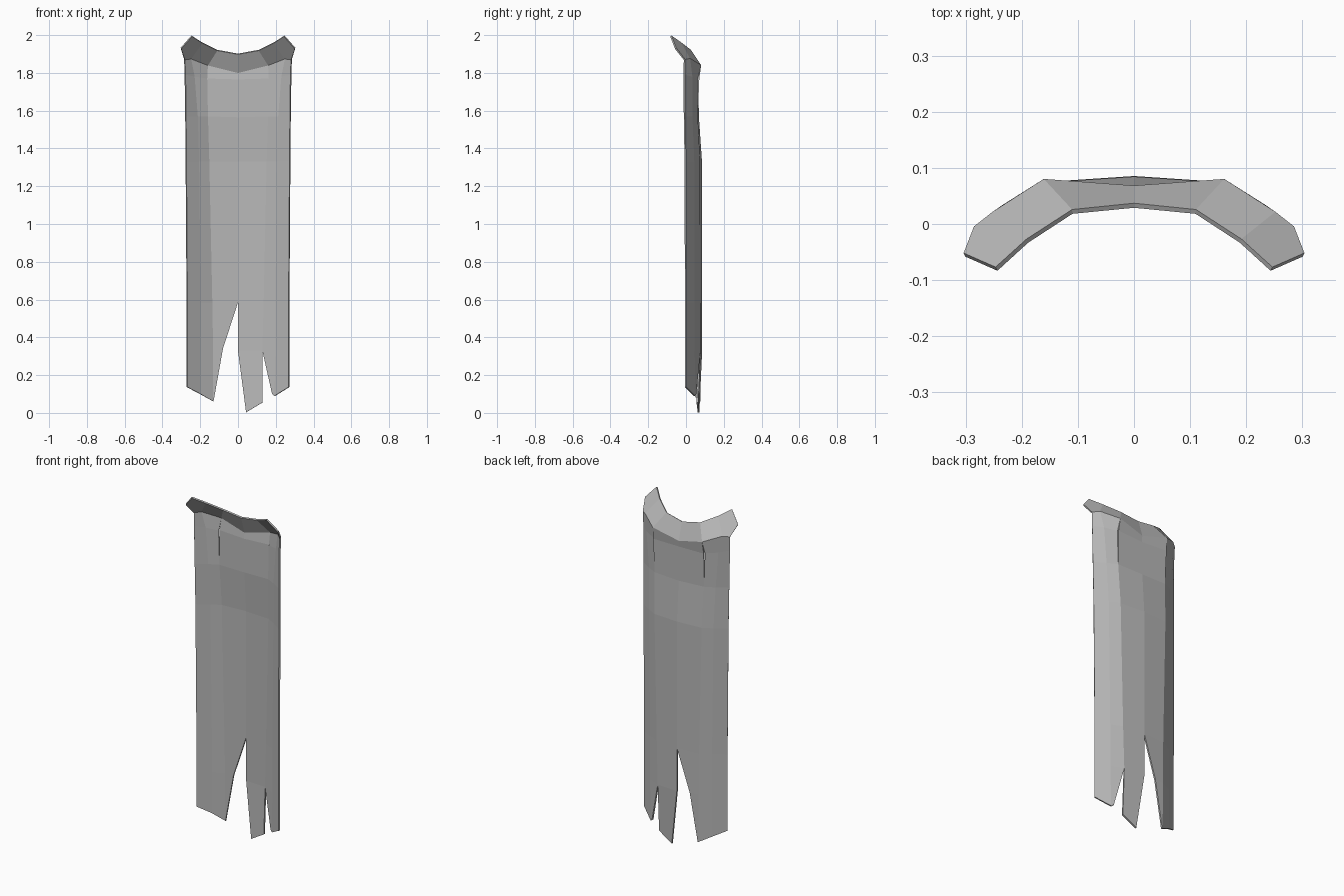
import bpy
import bmesh

cube = bpy.data.objects.get("Cube")
if cube:
    bpy.data.objects.remove(cube, do_unlink=True)

cloth = bpy.data.materials.new("grey cloth")
cloth.use_nodes = True
grey = (0.48, 0.48, 0.48, 1)
cloth.diffuse_color = grey
shader = cloth.node_tree.nodes["Principled BSDF"]
shader.inputs["Base Color"].default_value = grey
shader.inputs["Roughness"].default_value = 0.9

bm = bmesh.new()


def face(points):
    bm.faces.new([bm.verts.new(p) for p in points])


def sheet(rows, side=1):
    """Fill a grid of points with quads; side -1 mirrors it across x."""
    rows = [[(side * x, y, z) for x, y, z in row] for row in rows]
    for upper, lower in zip(rows, rows[1:]):
        for i in range(len(upper) - 1):
            face((upper[i], upper[i + 1], lower[i + 1], lower[i]))


def depth(x):
    """Curve of the hanging cloth, bowed towards the back."""
    knots = ((0, 0.081), (0.135, 0.072), (0.2, 0.042), (0.27, -0.002))
    x = abs(x)
    for (a, ya), (b, yb) in zip(knots, knots[1:]):
        if x <= b:
            return ya + (yb - ya) * (x - a) / (b - a)
    return knots[-1][1]


def hang(*points, inset=0):
    return [(x, depth(x) - inset, z) for x, z in points]


# Collar rows, from the centre outwards
collar_top = [(0, 0.033, 1.9), (0.11, 0.022, 1.92), (0.19, -0.03, 1.96)]
collar_base = [(0, 0.064, 1.8), (0.16, 0.076, 1.84), (0.25, 0.018, 1.875)]
collar_end = (0.283, -0.008, 1.87)
shoulder_tip, peak = (0.302, -0.055, 1.93), (0.245, -0.08, 1.995)

# Body rows, from the shoulders down to the top of the tears
body = [
    collar_base + [collar_end],
    [(0, 0.06, 1.765), (0.165, 0.066, 1.77), (0.232, 0.03, 1.78), (0.28, -0.01, 1.79)],
    [(0, 0.064, 1.565), (0.16, 0.058, 1.57), (0.215, 0.03, 1.57), (0.277, -0.008, 1.57)],
    [(0, 0.08, 1.33), (0.153, 0.07, 1.33), (0.208, 0.04, 1.33), (0.275, -0.004, 1.33)],
    hang((0, 0.585), (0.137, 0.585), (0.2, 0.585), (0.27, 0.585)),
]

for side in (1, -1):
    sheet([collar_top, collar_base], side)
    wing = [collar_top[-1], peak, shoulder_tip, collar_end, collar_base[-1]]
    face([(side * x, y, z) for x, y, z in wing])
    sheet(body, side)

# Torn strips along the hem: wide right strip, middle strip, narrow left strip
sheet([
    hang((0, 0.585), (-0.137, 0.585), (-0.2, 0.585), (-0.27, 0.585)),
    hang((-0.08, 0.34), (-0.133, 0.34), (-0.2, 0.34), (-0.27, 0.34)),
])
sheet([
    hang((-0.08, 0.34), (-0.133, 0.34), (-0.2, 0.34), (-0.27, 0.34)),
    hang((-0.13, 0.06), (-0.133, 0.062), (-0.2, 0.1), (-0.27, 0.137)),
])
sheet([
    hang((0, 0.585), (0.137, 0.585)),
    hang((0, 0.33), (0.13, 0.33)),
    hang((0.043, 0.003), (0.13, 0.055), inset=0.012),
])
sheet([
    hang((0.137, 0.585), (0.2, 0.585), (0.27, 0.585)),
    hang((0.13, 0.33), (0.2, 0.33), (0.27, 0.33)),
    hang((0.182, 0.1), (0.195, 0.09), (0.27, 0.137)),
])

bmesh.ops.remove_doubles(bm, verts=bm.verts, dist=0.002)
bmesh.ops.recalc_face_normals(bm, faces=bm.faces)

# Short slits below the collar, with the outer panel tucked slightly forward
slits = [e for e in bm.edges if all(
    0.157 < abs(v.co.x) < 0.168 and 1.55 < v.co.z < 1.86 for v in e.verts)]
bmesh.ops.split_edges(bm, edges=slits)
for v in bm.verts:
    if 0.163 < abs(v.co.x) < 0.168 and 1.75 < v.co.z < 1.79:
        if all(abs(f.calc_center_median().x) > 0.165 for f in v.link_faces):
            v.co.y -= 0.008

mesh = bpy.data.meshes.new("tattered_cape")
bm.to_mesh(mesh)
bm.free()
mesh.materials.append(cloth)
cape = bpy.data.objects.new("tattered_cape", mesh)
bpy.context.collection.objects.link(cape)

# Cloth thickness
thick = cape.modifiers.new("thickness", "SOLIDIFY")
thick.thickness = 0.009
thick.offset = 0
